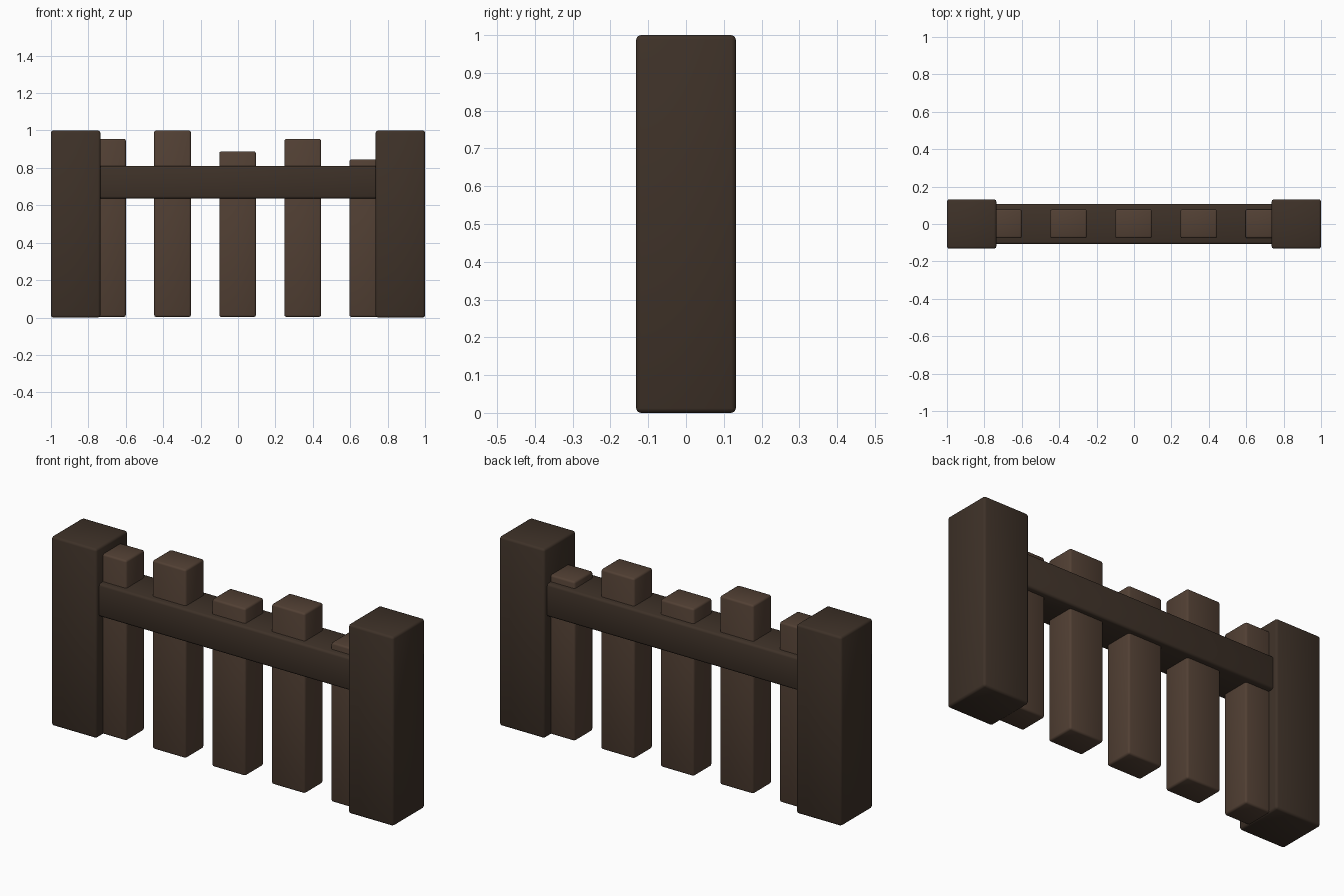
import bpy
import bmesh

if "Cube" in bpy.data.objects:
    bpy.data.objects.remove(bpy.data.objects["Cube"])


def make_material(name, color):
    mat = bpy.data.materials.new(name)
    mat.diffuse_color = (*color, 1)
    mat.use_nodes = True
    mat.node_tree.nodes["Principled BSDF"].inputs["Base Color"].default_value = mat.diffuse_color
    return mat


def beam(name, lo, hi, mat, bevel=0.012):
    """Box between two corners with softly rounded edges."""
    bm = bmesh.new()
    bmesh.ops.create_cube(bm, size=1)
    for v in bm.verts:
        v.co = [(a + b) / 2 + c * (b - a) for a, b, c in zip(lo, hi, v.co)]
    bmesh.ops.bevel(bm, geom=bm.edges[:], offset=bevel, segments=2,
                    profile=0.5, affect='EDGES')
    for f in bm.faces:
        f.smooth = True
    mesh = bpy.data.meshes.new(name)
    bm.to_mesh(mesh)
    bm.free()
    mesh.materials.append(mat)
    obj = bpy.data.objects.new(name, mesh)
    bpy.context.collection.objects.link(obj)
    return obj


dark_wood = make_material("dark_wood", (0.048, 0.031, 0.021))
light_wood = make_material("light_wood", (0.084, 0.051, 0.034))

# End posts
for name, x in (("left_post", -0.868), ("right_post", 0.868)):
    beam(name, (x - 0.132, -0.132, 0), (x + 0.132, 0.132, 1), dark_wood)

# Cross rail, ends buried in the posts
beam("rail", (-0.8, -0.108, 0.636), (0.8, 0.108, 0.81), dark_wood)

# Pickets of uneven height
for i, top in enumerate((0.955, 1.0, 0.888, 0.955, 0.845)):
    x = -0.698 + i * 0.348
    beam(f"picket_{i + 1}", (x - 0.098, -0.076, 0.003), (x + 0.098, 0.078, top),
         light_wood, 0.01)
